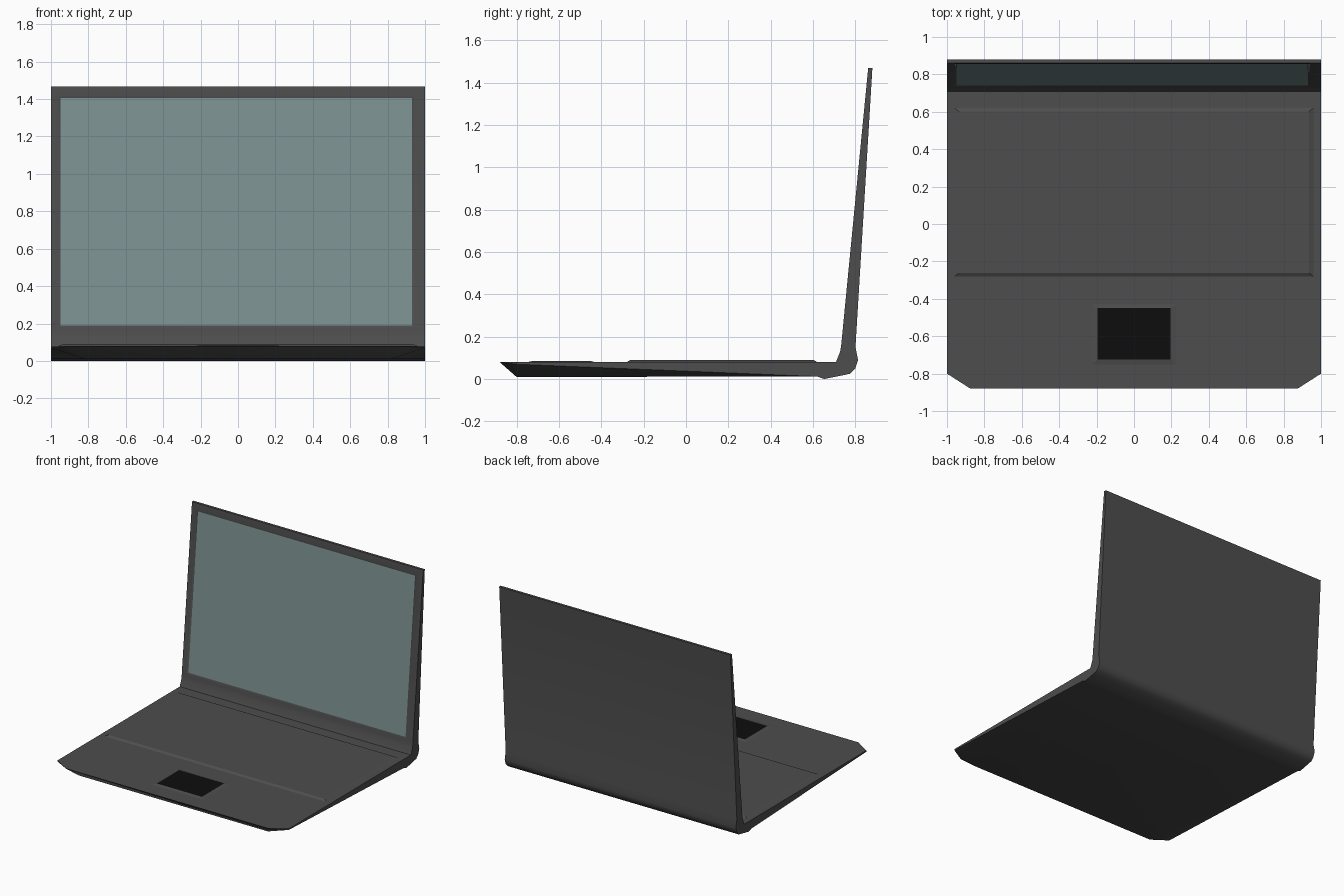
import bpy, bmesh, math

if "Cube" in bpy.data.objects:
    bpy.data.objects.remove(bpy.data.objects["Cube"])


def material(name, rgb):
    m = bpy.data.materials.new(name)
    m.diffuse_color = (*rgb, 1)
    m.use_nodes = True
    m.node_tree.nodes["Principled BSDF"].inputs["Base Color"].default_value = m.diffuse_color
    return m


BODY = material("dark_grey", (0.075, 0.075, 0.075))
GLASS = material("screen_teal", (0.20, 0.28, 0.28))
BLACK = material("black", (0.004, 0.004, 0.004))


def finish(bm, name, mat, smooth=False):
    me = bpy.data.meshes.new(name)
    bm.to_mesh(me)
    bm.free()
    ob = bpy.data.objects.new(name, me)
    bpy.context.collection.objects.link(ob)
    me.materials.append(mat)
    if smooth:
        bpy.ops.object.select_all(action='DESELECT')
        ob.select_set(True)
        bpy.context.view_layer.objects.active = ob
        bpy.ops.object.shade_smooth_by_angle(angle=math.radians(40))
    return ob


def loft(bm, rings, cap=True):
    """Nested four-corner rings joined by quads; the innermost can be capped."""
    vs = [[bm.verts.new(p) for p in r] for r in rings]
    for a, b in zip(vs, vs[1:]):
        for i in range(4):
            j = (i + 1) % 4
            bm.faces.new((a[i], a[j], b[j], b[i]))
    return bm.faces.new(vs[-1]) if cap else None


def flat_rect(x, y0, y1, z):
    return [(-x, y0, z), (x, y0, z), (x, y1, z), (-x, y1, z)]


LID_LOW, LID_TOP = (0.733, 0.163), (0.86, 1.468)


def lid_rect(x0, x1, z0, z1, depth=0.0):
    slope = (LID_TOP[0] - LID_LOW[0]) / (LID_TOP[1] - LID_LOW[1])
    y = lambda z: LID_LOW[0] + (z - LID_LOW[1]) * slope + depth
    return [(x0, y(z0), z0), (x1, y(z0), z0), (x1, y(z1), z1), (x0, y(z1), z1)]


# Base: wedge with clipped front corners and undercut sides
bm = bmesh.new()
half = dict(A=(0.875, -0.88, 0.08), B=(1, -0.80, 0.08), C=(1, 0.62, 0.08),
            D=(1, -0.80, 0.07), E=(0.82, -0.80, 0.01), F=(1, 0.62, 0.012))
R = {k: bm.verts.new(p) for k, p in half.items()}
L = {k: bm.verts.new((-p[0], p[1], p[2])) for k, p in half.items()}
for s in (R, L):
    for keys in ("BDFC", "DEF", "AED", "ADB"):
        bm.faces.new([s[k] for k in keys])
bm.faces.new((R["A"], R["B"], R["C"], L["C"], L["B"], L["A"]))
bm.faces.new((R["A"], L["A"], L["E"], R["E"]))
bm.faces.new((R["E"], L["E"], L["F"], R["F"]))

# Hinge and lid: side profile drawn across the width, open where it meets the base
profile = [(0.62, 0.08), (0.708, 0.08), (0.728, 0.13), LID_LOW, LID_TOP, (0.88, 1.468),
           (0.80, 0.15), (0.812, 0.09), (0.80, 0.052), (0.775, 0.025),
           (0.652, 0.0), (0.62, 0.012)]
sides = [[bm.verts.new((x, y, z)) for y, z in profile] for x in (-1, 1)]
for i in range(len(profile) - 1):
    if i != 3:  # the screen side is made below
        bm.faces.new((sides[0][i], sides[0][i + 1], sides[1][i + 1], sides[1][i]))
for s in sides:
    bm.faces.new(s)

# Screen bezel with a shallow bevelled recess
screen = lid_rect(-0.948, 0.93, 0.19, 1.406, 0.006)
floor = loft(bm, [lid_rect(-1, 1, LID_LOW[1], LID_TOP[1]),
                  lid_rect(-0.962, 0.944, 0.18, 1.419), screen])
bmesh.ops.remove_doubles(bm, verts=bm.verts[:], dist=1e-5)
bmesh.ops.recalc_face_normals(bm, faces=bm.faces[:])
bmesh.ops.delete(bm, geom=[floor], context='FACES_ONLY')
finish(bm, "laptop_body", BODY, smooth=True)

# Screen panel
bm = bmesh.new()
loft(bm, [screen])
finish(bm, "screen", GLASS)

# Raised keyboard deck
bm = bmesh.new()
loft(bm, [flat_rect(0.96, -0.28, 0.62, 0.08), flat_rect(0.935, -0.262, 0.602, 0.09)])
finish(bm, "keyboard_deck", BODY)

# Touchpad with its bevelled rim
pad = flat_rect(0.195, -0.725, -0.45, 0.085)
bm = bmesh.new()
loft(bm, [flat_rect(0.225, -0.75, -0.43, 0.08), pad], cap=False)
finish(bm, "touchpad_rim", BODY)
bm = bmesh.new()
loft(bm, [pad])
finish(bm, "touchpad", BLACK)
